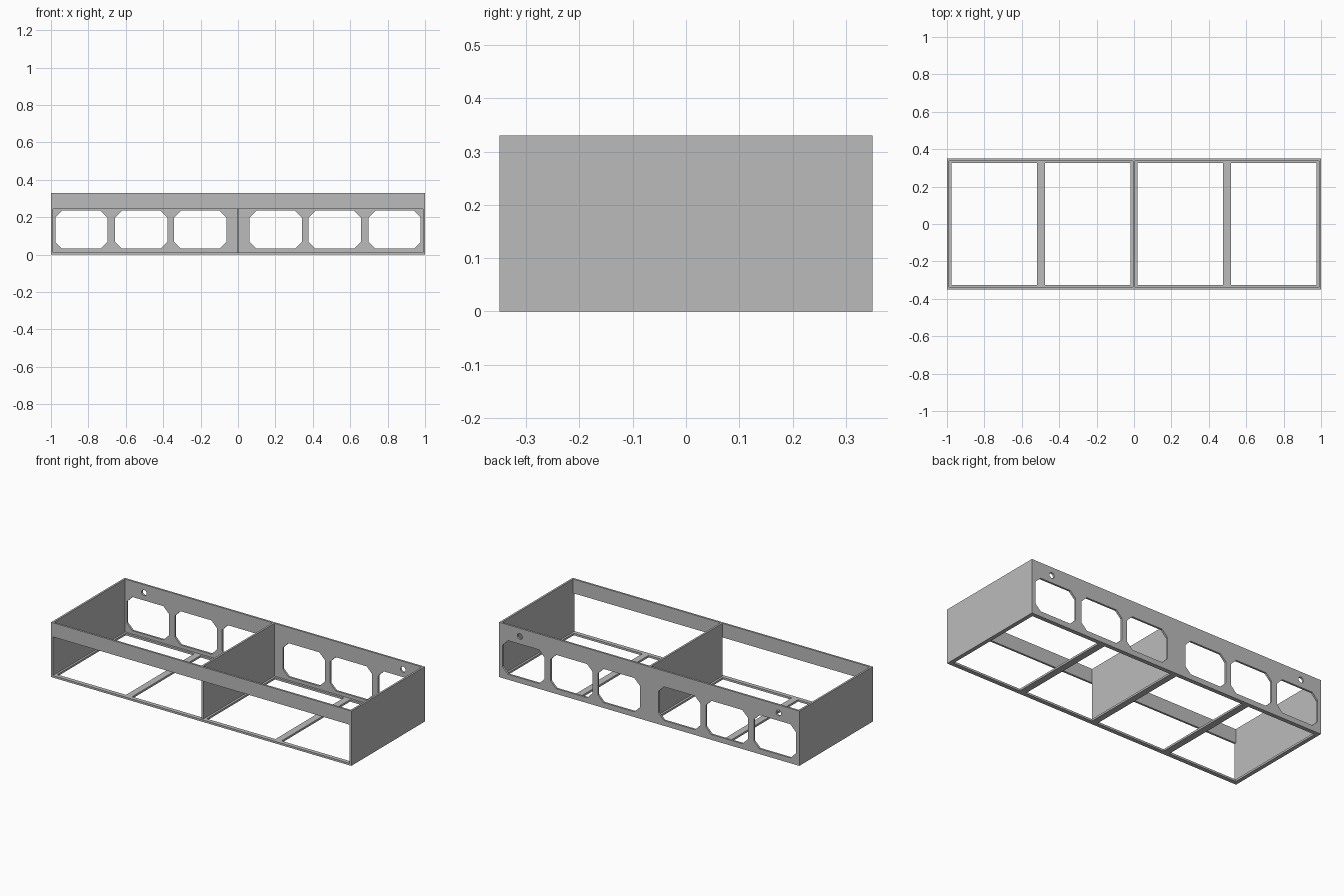
import bpy, bmesh, math
from mathutils import Vector

if "Cube" in bpy.data.objects:
    bpy.data.objects.remove(bpy.data.objects["Cube"])

W, D, H, T = 1.0, 0.35, 0.33, 0.012   # half width, half depth, height, board thickness

grey = bpy.data.materials.new("grey board")
grey.diffuse_color = (0.5, 0.5, 0.5, 1)
grey.use_nodes = True
grey.node_tree.nodes["Principled BSDF"].inputs["Base Color"].default_value = grey.diffuse_color


def make_object(name, bm):
    bmesh.ops.recalc_face_normals(bm, faces=bm.faces)
    mesh = bpy.data.meshes.new(name)
    bm.to_mesh(mesh)
    bm.free()
    mesh.materials.append(grey)
    obj = bpy.data.objects.new(name, mesh)
    bpy.context.collection.objects.link(obj)
    return obj


def board(name, x, y, z):
    """Box spanning the given (low, high) ranges."""
    bm = bmesh.new()
    bmesh.ops.create_cube(bm, size=1)
    for v in bm.verts:
        v.co = Vector([(r[0] + r[1]) / 2 + c * (r[1] - r[0])
                       for c, r in zip(v.co, (x, y, z))])
    return make_object(name, bm)


def add_prism(bm, outline, y0, y1):
    """Extrude an (x, z) outline along y."""
    face = bm.faces.new([bm.verts.new((x, y0, z)) for x, z in outline])
    ext = bmesh.ops.extrude_face_region(bm, geom=[face])["geom"]
    verts = [g for g in ext if isinstance(g, bmesh.types.BMVert)]
    bmesh.ops.translate(bm, verts=verts, vec=(0, y1 - y0, 0))


# Upright end panels and centre divider
for name, x in (("left_panel", -W + T / 2), ("right_panel", W - T / 2)):
    board(name, (x - T / 2, x + T / 2), (-D, D), (0, H))
board("centre_divider", (-T / 2, T / 2), (-D + T, D - T), (0, H))

# Front rail along the top
board("front_rail", (-W + T, W - T), (-D, -D + T), (0.245, H))

# Back panel with chamfered windows and two cable holes
back = board("back_panel", (-W + T, W - T), (D - T, D), (0, H))
bm = bmesh.new()
ch, hw, z0, z1 = 0.037, 0.14, 0.032, 0.235
for side in (-1, 1):
    for c in (0.202, 0.517, 0.837):
        a, b = side * c - hw, side * c + hw
        add_prism(bm, [(a + ch, z0), (b - ch, z0), (b, z0 + ch), (b, z1 - ch),
                       (b - ch, z1), (a + ch, z1), (a, z1 - ch), (a, z0 + ch)],
                  D - 0.1, D + 0.1)
    add_prism(bm, [(side * 0.862 + 0.017 * math.cos(i * math.tau / 24),
                    0.281 + 0.017 * math.sin(i * math.tau / 24))
                   for i in range(24)], D - 0.1, D + 0.1)
cutter = make_object("window_cutter", bm)
cutter.hide_render = True
cutter.hide_viewport = False
mod = back.modifiers.new("windows", "BOOLEAN")
mod.operation = "DIFFERENCE"
mod.solver = "EXACT"
mod.object = cutter
# Apply the cut and drop the helper
bpy.context.view_layer.objects.active = back
back.select_set(True)
bpy.ops.object.modifier_apply(modifier=mod.name)
bpy.data.objects.remove(cutter)

# Thin bottom frame: front and back strips, end strips and cross slats
inner = 0.325
board("front_strip", (-W + T, W - T), (-D, -inner), (0, T))
board("back_strip", (-W + T, W - T), (inner, D - T), (0, T))
for name, x0, x1 in (("left_strip", -W + T, -0.976), ("right_strip", 0.976, W - T),
                     ("left_slat", -0.518, -0.477), ("right_slat", 0.477, 0.518),
                     ("centre_strip_left", -0.019, -T / 2),
                     ("centre_strip_right", T / 2, 0.019)):
    board(name, (x0, x1), (-inner, inner), (0, T))
